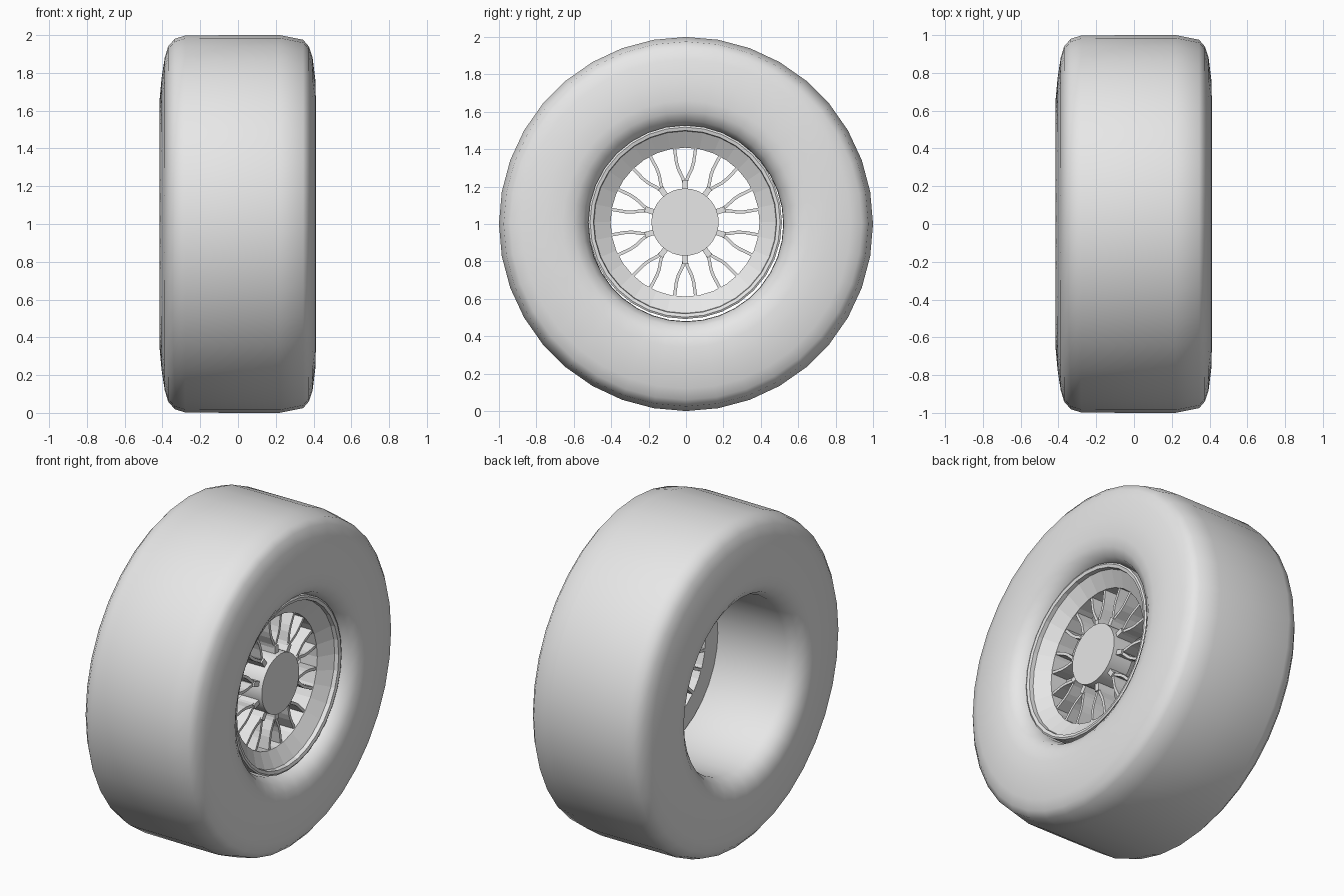
import bpy, bmesh, math
from mathutils import Vector

cube = bpy.data.objects.get("Cube")
if cube:
    bpy.data.objects.remove(cube, do_unlink=True)

grey = bpy.data.materials.new("light_grey")
grey.use_nodes = True
grey.diffuse_color = (0.8, 0.8, 0.8, 1)
grey.node_tree.nodes["Principled BSDF"].inputs["Base Color"].default_value = (0.8, 0.8, 0.8, 1)

TYRE_CENTRE = (0, 0, 1)
WHEEL_CENTRE = (0, -0.005, 1.01)


def finish(name, bm, centre, smooth=None):
    bmesh.ops.recalc_face_normals(bm, faces=bm.faces)
    mesh = bpy.data.meshes.new(name)
    bm.to_mesh(mesh)
    bm.free()
    mesh.materials.append(grey)
    obj = bpy.data.objects.new(name, mesh)
    obj.location = centre
    bpy.context.collection.objects.link(obj)
    if smooth:
        bpy.ops.object.select_all(action='DESELECT')
        obj.select_set(True)
        bpy.context.view_layer.objects.active = obj
        bpy.ops.object.shade_smooth_by_angle(angle=math.radians(smooth))
    return obj


def revolve(name, profile, sides, centre, smooth=None):
    """Spin a closed (x, radius) profile around the axle."""
    bm = bmesh.new()
    rings = []
    for i in range(sides):
        a = math.tau * i / sides
        rings.append([bm.verts.new((x, r * math.sin(a), r * math.cos(a))) for x, r in profile])
    n = len(profile)
    for i in range(sides):
        one, two = rings[i], rings[(i + 1) % sides]
        for j in range(n):
            k = (j + 1) % n
            bm.faces.new((one[j], one[k], two[k], two[j]))
    return finish(name, bm, centre, smooth)


def add_blade(bm, path, width, turn, x_back, x_front):
    """Extrude a thin bent strip, given as (side, radius) points, along the axle."""
    pts = [Vector(p) for p in path]
    left, right = [], []
    for i, p in enumerate(pts):
        d = (pts[min(i + 1, len(pts) - 1)] - pts[max(i - 1, 0)]).normalized()
        off = Vector((-d.y, d.x)) * width / 2
        left.append(p + off)
        right.append(p - off)
    c, s = math.cos(turn), math.sin(turn)
    outline = [(p.x * c + p.y * s, p.y * c - p.x * s) for p in left + right[::-1]]
    back = [bm.verts.new((x_back, y, z)) for y, z in outline]
    front = [bm.verts.new((x_front, y, z)) for y, z in outline]
    n = len(outline)
    for i in range(n):
        k = (i + 1) % n
        bm.faces.new((back[i], back[k], front[k], front[i]))
    for ring in (back, front):
        for i in range(len(pts) - 1):
            bm.faces.new((ring[i], ring[i + 1], ring[n - 2 - i], ring[n - 1 - i]))


# Tyre: rounded shoulders, bulging sidewalls and an open bore
revolve("tyre", [
    (-0.28, 0.998), (0, 1.0), (0.22, 1.0), (0.345, 0.975), (0.375, 0.94), (0.395, 0.88),
    (0.41, 0.76), (0.412, 0.66), (0.40, 0.60), (0.37, 0.55), (0.31, 0.522),
    (0, 0.52), (-0.31, 0.522), (-0.37, 0.55), (-0.405, 0.60), (-0.415, 0.66),
    (-0.405, 0.77), (-0.388, 0.88), (-0.37, 0.94), (-0.335, 0.98),
], 36, TYRE_CENTRE, 60)

# Rim: raised lip, sloping dish and a wall around the spokes
revolve("rim", [
    (0.15, 0.518), (0.34, 0.518), (0.345, 0.508), (0.34, 0.49), (0.315, 0.487),
    (0.26, 0.398), (0.15, 0.398),
], 32, WHEEL_CENTRE)

# Hub: plain round drum
bm = bmesh.new()
bmesh.ops.create_cone(bm, cap_ends=True, segments=32, radius1=0.18, radius2=0.18, depth=0.14)
bmesh.ops.rotate(bm, verts=bm.verts, matrix=Vector((0, 0, 1)).rotation_difference(Vector((1, 0, 0))).to_matrix())
bmesh.ops.translate(bm, verts=bm.verts, vec=(0.22, 0, 0))
finish("hub", bm, WHEEL_CENTRE, 30)

# Spokes: ten forked blades, each a short stem with two bent arms
bm = bmesh.new()
for i in range(10):
    turn = math.tau * i / 10
    add_blade(bm, [(0, 0.16), (0, 0.225)], 0.03, turn, 0.15, 0.265)
    for side in (-1, 1):
        arm = [(0.006, 0.21), (0.012, 0.235), (0.036, 0.285), (0.046, 0.32), (0.058, 0.405)]
        add_blade(bm, [(side * s, r) for s, r in arm], 0.017, turn, 0.15, 0.255)
finish("spokes", bm, WHEEL_CENTRE)
